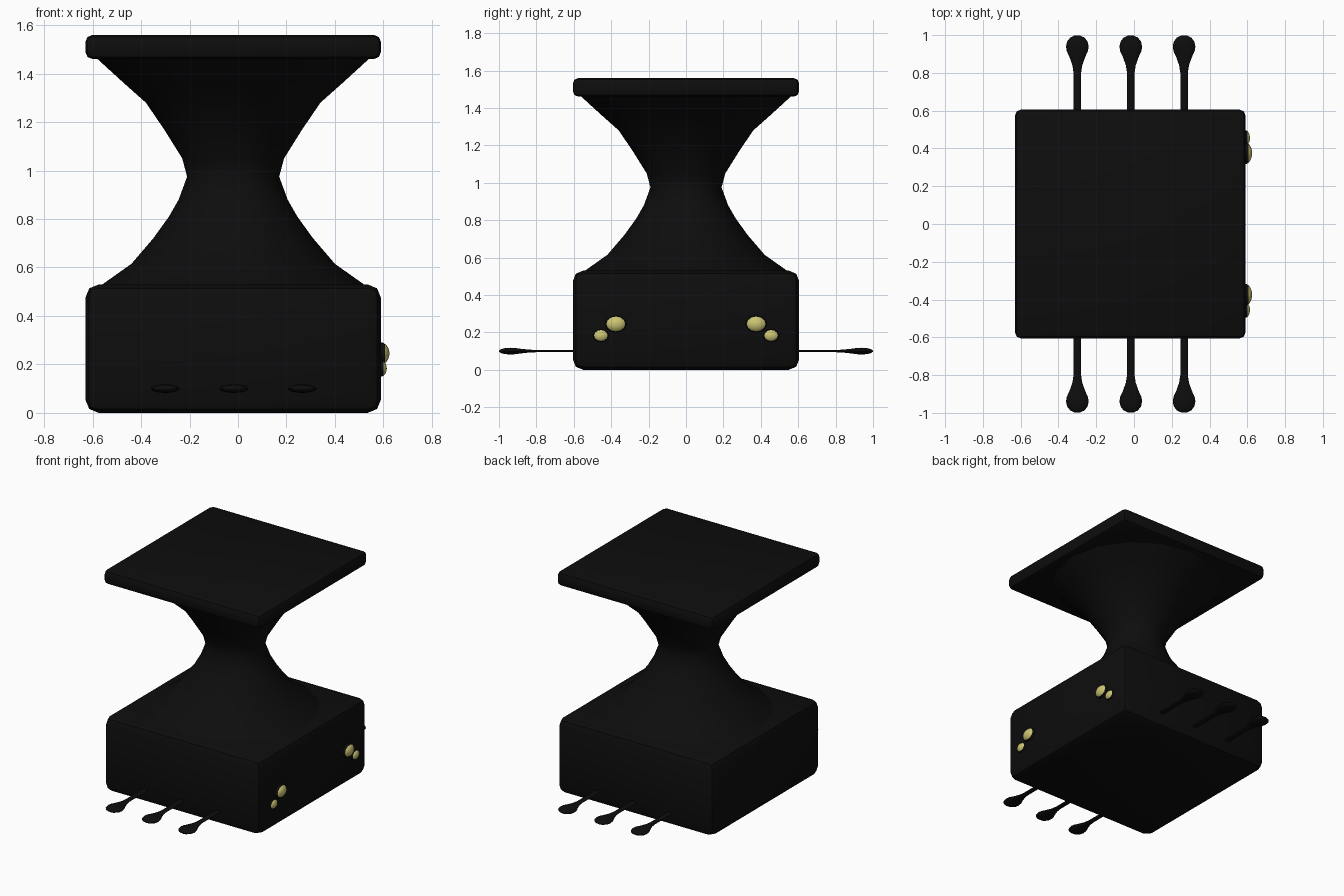
import bpy, bmesh, math
from mathutils import Matrix, Vector

if "Cube" in bpy.data.objects:
    bpy.data.objects.remove(bpy.data.objects["Cube"])

CX = -0.02  # body axis


def material(name, rgb):
    m = bpy.data.materials.new(name)
    m.diffuse_color = (*rgb, 1)
    m.use_nodes = True
    m.node_tree.nodes["Principled BSDF"].inputs["Base Color"].default_value = m.diffuse_color
    return m


black = material("matte black", (0.004, 0.004, 0.004))
yellow = material("pale yellow", (0.6, 0.55, 0.17))


def finish(name, bm, mats, smooth=35):
    bmesh.ops.recalc_face_normals(bm, faces=bm.faces[:])
    me = bpy.data.meshes.new(name)
    bm.to_mesh(me)
    bm.free()
    for m in mats:
        me.materials.append(m)
    ob = bpy.data.objects.new(name, me)
    bpy.context.collection.objects.link(ob)
    bpy.ops.object.select_all(action='DESELECT')
    ob.select_set(True)
    bpy.context.view_layer.objects.active = ob
    bpy.ops.object.shade_smooth_by_angle(angle=math.radians(smooth))
    return ob


def block(name, size, z, bevel):
    """Soft-edged box centred on the body axis."""
    bm = bmesh.new()
    bmesh.ops.create_cube(bm, size=1, matrix=Matrix.Translation((CX, 0, z))
                          @ Matrix.Diagonal((*size, 1)))
    bmesh.ops.bevel(bm, geom=bm.edges[:], offset=bevel, segments=2,
                    profile=0.5, affect='EDGES')
    return finish(name, bm, [black])


def lathe(name, profile, sides, matrix, smooth=60):
    """Revolve (radius, height) points about local z, with capped ends."""
    bm = bmesh.new()
    rings = []
    for r, h in profile:
        rings.append([bm.verts.new(matrix @ Vector((
            r * math.cos(2 * math.pi * i / sides),
            r * math.sin(2 * math.pi * i / sides), h))) for i in range(sides)])
    for a, b in zip(rings, rings[1:]):
        for i in range(sides):
            j = (i + 1) % sides
            bm.faces.new((a[i], a[j], b[j], b[i]))
    bm.faces.new(rings[0])
    bm.faces.new(rings[-1])
    return finish(name, bm, [black], smooth)


# Body and top plate
block("base_block", (1.22, 1.21, 0.53), 0.265, 0.055)
block("top_plate", (1.22, 1.21, 0.10), 1.51, 0.03)

# Waisted neck
lathe("neck", [(0.56, 0.515), (0.54, 0.53), (0.42, 0.615), (0.33, 0.72),
               (0.265, 0.81), (0.225, 0.88), (0.19, 0.975), (0.21, 1.05),
               (0.285, 1.17), (0.36, 1.28), (0.45, 1.36), (0.565, 1.465)],
      16, Matrix.Translation((CX, 0, 0)))

# Flattened paddle legs along both sides
leg = [(0.02, 0.55), (0.02, 0.80), (0.026, 0.84), (0.042, 0.885),
       (0.056, 0.915), (0.06, 0.94), (0.054, 0.966), (0.038, 0.987),
       (0.012, 0.999)]
for side, label in ((-1, "front"), (1, "back")):
    for n, x in enumerate((-0.30, -0.017, 0.265)):
        turn = Matrix.Rotation(-side * math.pi / 2, 4, 'X')
        flat = Matrix.Diagonal((1, 1, 0.3, 1))
        lathe(f"{label}_leg_{n + 1}", leg, 12,
              Matrix.Translation((x, 0, 0.10)) @ flat @ turn)


# Domed eyes with a dark rim, mirrored across the right-hand face
def eye(name, y, z, radii):
    bm = bmesh.new()
    bmesh.ops.create_uvsphere(bm, u_segments=12, v_segments=12, radius=1)
    bmesh.ops.rotate(bm, verts=bm.verts[:], cent=(0, 0, 0),
                     matrix=Matrix.Rotation(math.pi / 2, 3, 'Y'))
    for f in bm.faces:
        f.material_index = 1 if f.calc_center_median().x > 0.4 else 0
    for v in bm.verts:
        v.co = Vector((0.588 + v.co.x * radii[0], y + v.co.y * radii[1],
                       z + v.co.z * radii[2]))
    finish(name, bm, [black, yellow])


for s, label in ((-1, "front"), (1, "back")):
    eye(f"{label}_large_eye", s * 0.375, 0.245, (0.037, 0.058, 0.046))
    eye(f"{label}_small_eye", s * 0.455, 0.183, (0.026, 0.042, 0.034))
